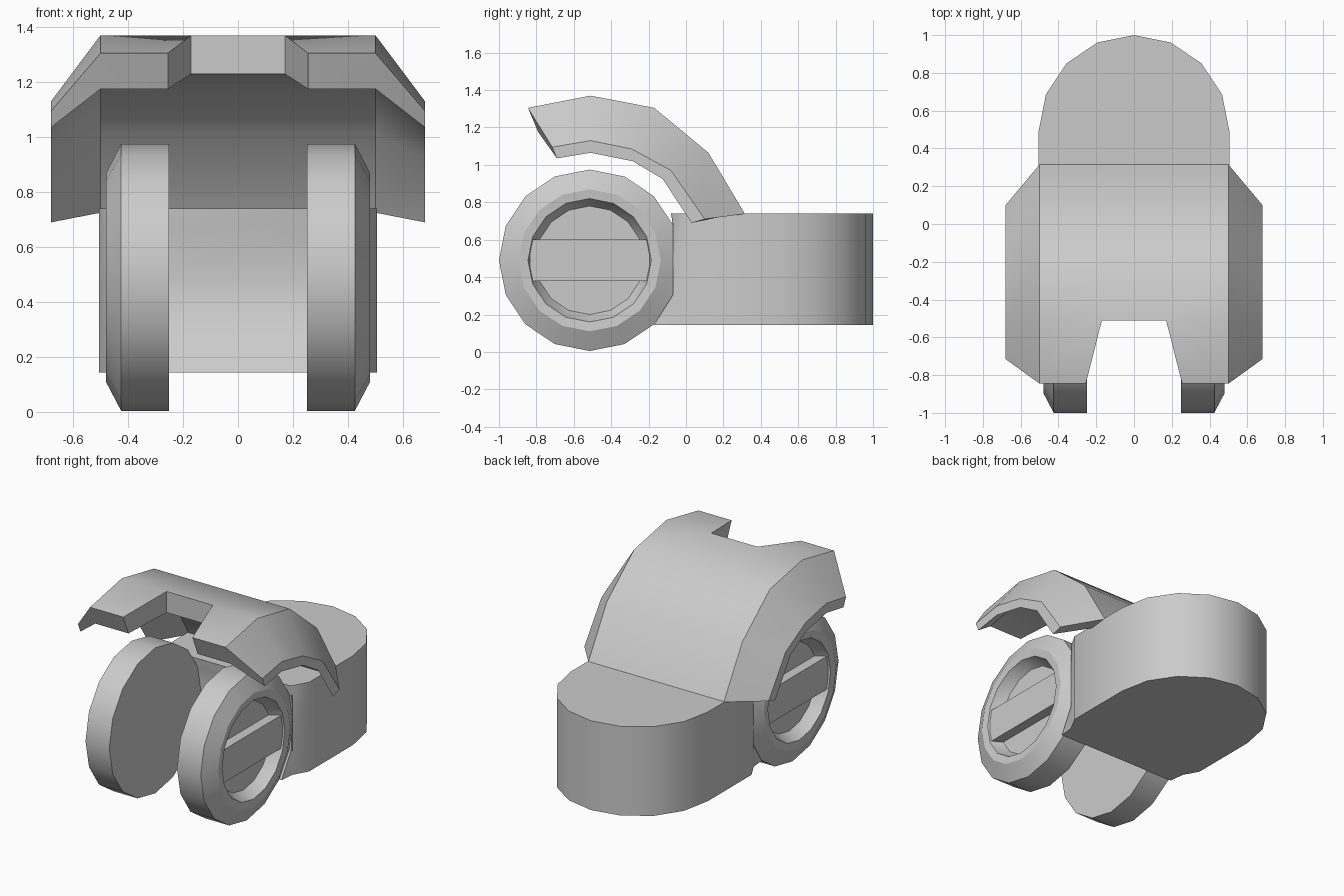
import bpy, bmesh
from math import sin, cos, pi, radians

if "Cube" in bpy.data.objects:
    bpy.data.objects.remove(bpy.data.objects["Cube"])

WY, WZ, WR = -0.515, 0.49, 0.485   # wheel centre and radius


def finish(name, bm, angle=35):
    bmesh.ops.recalc_face_normals(bm, faces=bm.faces)
    me = bpy.data.meshes.new(name)
    bm.to_mesh(me)
    bm.free()
    ob = bpy.data.objects.new(name, me)
    bpy.context.collection.objects.link(ob)
    bpy.ops.object.select_all(action='DESELECT')
    ob.select_set(True)
    bpy.context.view_layer.objects.active = ob
    bpy.ops.object.shade_smooth_by_angle(angle=radians(angle))
    return ob


def loft(bm, loops):
    """Closed rings joined in order, capped at both ends."""
    rings = [[bm.verts.new(p) for p in loop] for loop in loops]
    n = len(rings[0])
    for a, b in zip(rings, rings[1:]):
        for i in range(n):
            j = (i + 1) % n
            bm.faces.new((a[i], a[j], b[j], b[i]))
    bm.faces.new(rings[0])
    bm.faces.new(rings[-1])


# Wheels: lathed disc with a recessed hub, plus a slot bar across the hub
profile = [(0.25, WR), (0.425, WR), (0.48, 0.38), (0.475, 0.33),
           (0.44, 0.315), (0.40, 0.29)]
for side, label in ((1, "right"), (-1, "left")):
    bm = bmesh.new()
    loft(bm, [[(side * x, WY + r * sin(i * pi / 8), WZ + r * cos(i * pi / 8))
               for i in range(16)] for x, r in profile])
    finish(label + "_wheel", bm, 30)
    bm = bmesh.new()
    loft(bm, [[(side * x, WY + sy * l, WZ + sz * 0.11)
               for sy, sz in ((-1, -1), (1, -1), (1, 1), (-1, 1))]
              for x, l in ((0.39, 0.29), (0.465, 0.32))])
    finish(label + "_hub_bar", bm)

# Rear body: rounded back, chamfered front corners, front hollowed round wheels
bm = bmesh.new()
arc = [(0.505 * cos(i * pi / 8), 0.49 + 0.51 * sin(i * pi / 8)) for i in range(9)]
loops = []
for z, fy in ((0.145, -0.17), (0.305, -0.07), (0.49, -0.03),
              (0.675, -0.07), (0.74, -0.08)):
    outline = arc + [(-0.505, 0.03), (-0.45, -0.07), (-0.44, fy),
                     (0.44, fy), (0.45, -0.07), (0.505, 0.03)]
    loops.append([(x, y, z) for x, y in outline])
loft(bm, loops)
finish("rear_body", bm)

# Curved guard: outer and inner skins with flared sides and a front notch
outer_mid = [(-0.845, 1.305), (-0.51, 1.37), (-0.17, 1.305), (0.12, 1.065), (0.315, 0.738)]
outer_rim = [(-0.715, 1.095), (-0.51, 1.13), (-0.29, 1.085), (-0.08, 0.97), (0.10, 0.71)]
inner_mid = [(-0.79, 1.175), (-0.51, 1.23), (-0.21, 1.175), (0.03, 1.015), (0.20, 0.725)]
inner_rim = [(-0.69, 1.035), (-0.51, 1.065), (-0.285, 1.02), (-0.125, 0.925), (0.03, 0.69)]
bm = bmesh.new()


def skin(mid, rim):
    grid = []
    for r in range(5):
        notch = 0.255 if r == 0 else 0.17
        grid.append([bm.verts.new((x, *(rim if abs(x) > 0.6 else mid)[r]))
                     for x in (-0.68, -0.5, -notch, notch, 0.5, 0.68)])
    return grid


out, inn = skin(outer_mid, outer_rim), skin(inner_mid, inner_rim)
pair = {o: i for ro, ri in zip(out, inn) for o, i in zip(ro, ri)}
for r in range(4):
    for c in range(5):
        if (r, c) != (0, 2):
            quad = (out[r][c], out[r][c + 1], out[r + 1][c + 1], out[r + 1][c])
            bm.faces.new(quad)
            bm.faces.new([pair[v] for v in reversed(quad)])
outer_verts = set(pair)
for e in [e for e in bm.edges if e.is_boundary and e.verts[0] in outer_verts]:
    a, b = e.verts
    bm.faces.new((a, b, pair[b], pair[a]))
finish("curved_guard", bm, 32)
